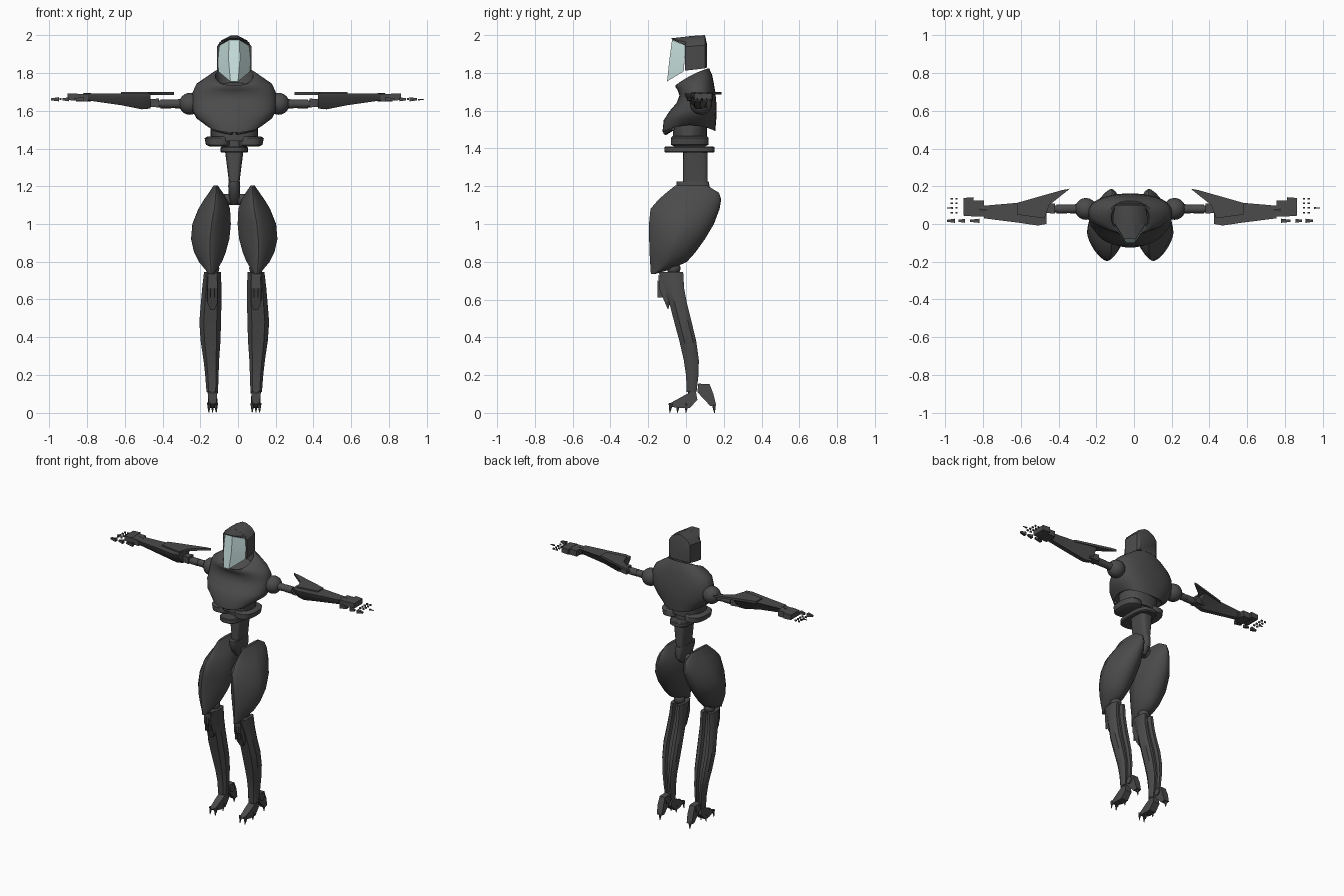
import bpy, bmesh, math
from mathutils import Vector, Matrix

cube = bpy.data.objects.get("Cube")
if cube:
    bpy.data.objects.remove(cube)

OFFSET = Vector((-0.02, 0, 0))  # body centre line


def material(name, color):
    m = bpy.data.materials.new(name)
    m.use_nodes = True
    m.diffuse_color = (*color, 1)
    m.node_tree.nodes["Principled BSDF"].inputs["Base Color"].default_value = (*color, 1)
    return m


GREY = material("dark_grey", (0.07, 0.07, 0.07))
GLASS = material("pale_glass", (0.6, 0.78, 0.76))


def finish(name, bm, mat=GREY, angle=35):
    bmesh.ops.recalc_face_normals(bm, faces=bm.faces)
    bmesh.ops.translate(bm, verts=bm.verts, vec=OFFSET)
    me = bpy.data.meshes.new(name)
    bm.to_mesh(me)
    bm.free()
    ob = bpy.data.objects.new(name, me)
    bpy.context.collection.objects.link(ob)
    me.materials.append(mat)
    bpy.ops.object.select_all(action="DESELECT")
    ob.select_set(True)
    bpy.context.view_layer.objects.active = ob
    bpy.ops.object.shade_smooth_by_angle(angle=math.radians(angle))
    return ob


def loft(name, rings, mat=GREY, angle=35):
    bm = bmesh.new()
    rows = [[bm.verts.new(p) for p in r] for r in rings]
    n = len(rows[0])
    for a, b in zip(rows, rows[1:]):
        for i in range(n):
            j = (i + 1) % n
            bm.faces.new((a[i], a[j], b[j], b[i]))
    bm.faces.new(rows[0])
    bm.faces.new(rows[-1])
    return finish(name, bm, mat, angle)


def hull(name, pts, mat=GREY):
    bm = bmesh.new()
    for p in pts:
        bm.verts.new(p)
    res = bmesh.ops.convex_hull(bm, input=bm.verts)
    junk = {v for v in res["geom_interior"] + res["geom_unused"] if isinstance(v, bmesh.types.BMVert)}
    bmesh.ops.delete(bm, geom=list(junk), context="VERTS")
    return finish(name, bm, mat, 20)


def box(name, x, y, z, taper=1.0):
    # taper shrinks the end at the second x value
    ym, zm = sum(y) / 2, sum(z) / 2
    pts = [(x[0], b, c) for b in y for c in z]
    pts += [(x[1], ym + (b - ym) * taper, zm + (c - zm) * taper) for b in y for c in z]
    return hull(name, pts)


def rod(name, a, b, r1, r2, n=16):
    a, b = Vector(a), Vector(b)
    bm = bmesh.new()
    rot = (b - a).to_track_quat("Z", "Y").to_matrix().to_4x4()
    bmesh.ops.create_cone(bm, cap_ends=True, segments=n, radius1=r1, radius2=r2,
                          depth=(b - a).length, matrix=Matrix.Translation((a + b) / 2) @ rot)
    return finish(name, bm)


def ball(name, c, r):
    bm = bmesh.new()
    bmesh.ops.create_uvsphere(bm, u_segments=20, v_segments=12, radius=r, matrix=Matrix.Translation(c))
    return finish(name, bm, angle=60)


def oval(xa, xb, yf, yb, zf, zb, front=2.3, back=2.3, sag=0.0, n=32):
    # superellipse ring; sag lifts its sides above front and back
    out = []
    for i in range(n):
        t = 2 * math.pi * i / n
        c, s = math.cos(t), math.sin(t)
        e = 2 / (front if s < 0 else back)
        u = math.copysign(abs(c) ** e, c)
        v = math.copysign(abs(s) ** e, s)
        out.append(((xa + xb) / 2 + u * (xb - xa) / 2, (yf + yb) / 2 + v * (yb - yf) / 2,
                    zf + (zb - zf) * (v + 1) / 2 + sag * (1 - v * v)))
    return out


# Hood: arched sections from front to back
ARCH = [(-1, 0), (-1, .7), (-.75, .87), (-.2, 1), (.2, 1), (.75, .87), (1, .7), (1, 0)]
loft("hood", [[(u * w, y, lo + v * (hi - lo)) for u, v in ARCH] for y, w, lo, hi in
              [(-.005, .092, 1.812, 1.992), (.05, .09, 1.818, 1.997),
               (.1, .08, 1.824, 2.0), (.112, .066, 1.828, 1.95)]])
hull("hood_brow", [(s * x, y, z) for s in (1, -1) for x, y, z in
                   [(.03, -.08, 1.983), (.03, -.072, 1.975), (.08, .0, 1.962),
                    (.085, .0, 1.945), (.02, 0, 1.992)]])
hull("visor", [(s * x, y, z) for s in (1, -1) for x, y, z in
               [(.028, -.074, 1.975), (.03, -.088, 1.87), (.02, -.1, 1.755),
                (.08, -.002, 1.945), (.086, -.008, 1.87), (.084, -.012, 1.808)]], GLASS)

# Chest shell with a raised hollow collar
CHEST = [(.13, -.10, .13, 1.51, 1.52, .03), (.15, -.125, .155, 1.485, 1.492, .035),
         (.20, -.118, .16, 1.55, 1.55, .01), (.222, -.085, .162, 1.60, 1.60, 0),
         (.224, -.05, .16, 1.64, 1.65, 0), (.22, -.035, .155, 1.68, 1.70, .01),
         (.20, -.045, .147, 1.71, 1.745, .015), (.155, -.055, .138, 1.725, 1.79, .012),
         (.115, -.055, .122, 1.735, 1.825, .01), (.10, -.045, .112, 1.733, 1.82, .01),
         (.09, -.035, .1, 1.68, 1.75, 0)]
loft("chest", [oval(-w, w, a, b, c, d, sag=g) for w, a, b, c, d, g in CHEST], angle=50)

# Ribs, waist ring and abdomen
loft("upper_ribs", [oval(-w, w, -.07, .11, z, z, 3) for w, z in [(.11, 1.44), (.125, 1.46), (.125, 1.54)]])
for s in (1, -1):
    loft("rib_plate", [oval(s * .02, s * w, a, b, z, z, 2.6) for w, a, b, z in
                       [(.13, -.06, .1, 1.41), (.15, -.08, .12, 1.42), (.157, -.08, .12, 1.455), (.14, -.07, .11, 1.465)]])
    # lower chest lip plates
    rod("chest_lip", (s * .012, -.108, 1.485), (s * .115, -.07, 1.505), .014, .01, 8)
loft("waist_core", [oval(-.06, .06, -.04, .1, z, z) for z in (1.39, 1.46)])
loft("waist_ring", [oval(-w, w, a, b, z, z, 3, 3) for w, a, b, z in
                    [(.068, -.11, .145, 1.378), (.073, -.115, .152, 1.384), (.073, -.115, .152, 1.405), (.068, -.11, .145, 1.41)]])
loft("abdomen", [oval(-w, w, -.015, .115, z, z, 4, 4) for w, z in [(.026, 1.19), (.03, 1.24), (.048, 1.38)]])
loft("pelvis", [oval(-w, w, a, b, z, z, 3, 3) for w, a, b, z in
                [(.015, .02, .08, 1.1), (.028, -.02, .12, 1.14), (.032, -.05, .125, 1.2), (.03, -.05, .12, 1.225)]])
rod("hip_axle", (-.11, .05, 1.13), (.11, .05, 1.13), .03, .03)

THIGH = [(.735, .108, .135, -.186, -.165), (.76, .09, .155, -.188, -.08), (.8, .065, .188, -.19, .005),
         (.85, .045, .213, -.193, .05), (.92, .026, .229, -.195, .1), (1.0, .018, .222, -.196, .148),
         (1.08, .022, .19, -.188, .178), (1.13, .04, .16, -.145, .186), (1.165, .06, .135, -.105, .175),
         (1.205, .088, .108, -.055, .11)]
SHIN = [(.745, .07, .16, -.145, -.015), (.66, .068, .17, -.112, -.01), (.58, .068, .177, -.088, .005),
        (.48, .07, .185, -.062, .03), (.38, .073, .178, -.035, .054), (.28, .08, .163, -.012, .068),
        (.2, .083, .154, .0, .066), (.11, .086, .147, .004, .056)]
# shin section with chamfers and a groove down the calf
GROOVE = [(-1, -.4), (-.6, -1), (.6, -1), (1, -.4), (1, .6), (.75, 1), (.35, 1), (.22, .55),
          (-.22, .55), (-.35, 1), (-.75, 1), (-1, .6)]
FOREARM = [(.445, .0, .15, 1.612), (.49, -.008, .142, 1.608), (.6, .008, .112, 1.63), (.775, .03, .097, 1.655)]

for s, side in ((1, "left"), (-1, "right")):
    # Leg
    loft(side + "_thigh", [oval(s * a, s * b, f, k, z, z, 1.45, 1.9) for z, a, b, f, k in THIGH], angle=30)
    ball(side + "_knee", (s * .115, -.065, .765), .036)
    loft(side + "_shin", [[(s * ((a + b) / 2 + u * (b - a) / 2), (f + k) / 2 + v * (k - f) / 2, z)
                           for u, v in GROOVE] for z, a, b, f, k in SHIN])
    hull(side + "_knee_guard", [(s * (.115 + x * e), y, z) for e in (1, -1) for x, y, z in
                                [(.024, -.145, .73), (.026, -.143, .66), (.026, -.11, .58), (.012, -.095, .545),
                                 (.03, -.1, .72), (.03, -.08, .6)]])
    for e in (1, -1):
        box(side + "_knee_rail", (s * (.115 + e * .008), s * (.115 + e * .014)), (-.15, -.1), (.61, .7))
    # Foot with ankle, heel and claws
    ax = s * .115
    rod(side + "_ankle", (ax, .032, .16), (ax, .032, .08), .025, .02)
    rod(side + "_heel_axle", (ax - .028, .095, .125), (ax + .028, .095, .125), .024, .024)
    hull(side + "_instep", [(ax + e * x, y, z) for e in (1, -1) for x, y, z in
                            [(.018, -.095, .045), (.016, -.08, .032), (.024, -.02, .085), (.024, .05, .125),
                             (.024, .06, .07), (.026, .02, .025), (.026, -.03, .025)]])
    hull(side + "_heel", [(ax + e * x, y, z) for e in (1, -1) for x, y, z in
                          [(.02, .065, .155), (.02, .125, .152), (.022, .145, .1), (.018, .16, .04),
                           (.018, .13, .035), (.02, .06, .11)]])
    for dx, y in ((-.018, -.08), (.018, -.08), (0, -.04), (-.018, .005), (.018, .005), (0, .147)):
        rod(side + "_claw", (ax + dx, y, .05), (ax + dx * 1.1, y - .006 if y < .1 else y + .004, 0), .012, .002, 6)

    # Arm
    ball(side + "_shoulder", (s * .235, .08, 1.637), .058)
    rod(side + "_upper_arm", (s * .27, .08, 1.637), (s * .42, .08, 1.637), .026, .017)
    rod(side + "_arm_band", (s * .335, .08, 1.637), (s * .39, .08, 1.637), .024, .024)
    box(side + "_elbow", (s * .4, s * .47), (.055, .11), (1.618, 1.665), .8)
    loft(side + "_forearm", [[(s * x, f, 1.692), (s * x, k, 1.692), (s * x, k * .9, 1.675),
                              (s * x, (f + k) / 2 + .015, lo), (s * x, (f + k) / 2 - .015, lo),
                              (s * x, f + .005, 1.672)] for x, f, k, lo in FOREARM])
    loft(side + "_elbow_blade", [[(s * x, y, z) for x, y in
                                  [(.32, .187), (.36, .18), (.6, .112), (.6, .05), (.455, .03), (.43, .1)]]
                                 for z in (1.685, 1.7)])
    rod(side + "_wrist", (s * .76, .075, 1.672), (s * .8, .08, 1.672), .022, .022, 10)
    box(side + "_palm", (s * .775, s * .84), (.04, .125), (1.65, 1.69))
    box(side + "_knuckles", (s * .83, s * .885), (.04, .142), (1.655, 1.692), .92)
    # Loose finger and thumb segments
    reach = .035 if s > 0 else 0
    for i in range(4):
        y = .06 + i * .025
        for x in (.915, .94):
            box(side + "_finger_joint", (s * x, s * (x + .012)), (y - .004, y + .004), (1.658, 1.668))
    box(side + "_fingertip", (s * (.94 + reach), s * (.972 + reach)), (.08, .09), (1.655, 1.664), .3)
    for x, w in ((.8, .05), (.875, .035), (.93, .04)):
        box(side + "_thumb_joint", (s * x, s * (x + w)), (.006, .028), (1.65, 1.672), .5)
